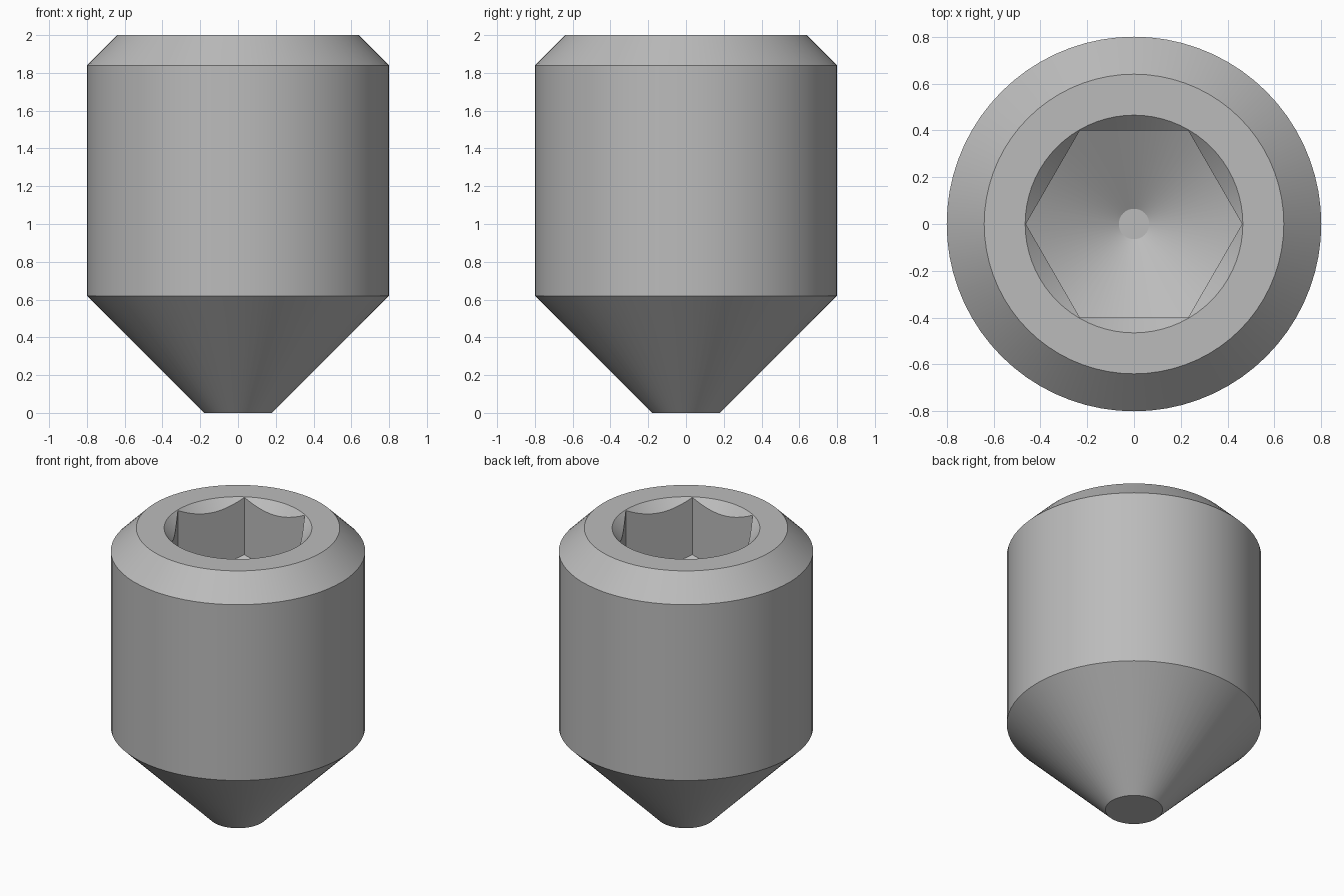
import bpy, bmesh, math

cube = bpy.data.objects.get("Cube")
if cube:
    bpy.data.objects.remove(cube, do_unlink=True)

SEGMENTS = 72

steel = bpy.data.materials.new("steel grey")
steel.use_nodes = True
GREY = (0.5, 0.5, 0.5, 1)
steel.diffuse_color = GREY
steel.node_tree.nodes["Principled BSDF"].inputs["Base Color"].default_value = GREY


def turned(name, profile, sides=SEGMENTS):
    """Closed solid of revolution from (radius, height) pairs, bottom to top."""
    bm = bmesh.new()
    rings = []
    for r, z in profile:
        rings.append([bm.verts.new((r * math.cos(2 * math.pi * i / sides),
                                    r * math.sin(2 * math.pi * i / sides), z))
                      for i in range(sides)])
    for low, high in zip(rings, rings[1:]):
        for i in range(sides):
            j = (i + 1) % sides
            bm.faces.new((low[i], low[j], high[j], high[i]))
    bm.faces.new(rings[0][::-1])
    bm.faces.new(rings[-1])
    mesh = bpy.data.meshes.new(name)
    bm.to_mesh(mesh)
    bm.free()
    obj = bpy.data.objects.new(name, mesh)
    mesh.materials.append(steel)
    bpy.context.collection.objects.link(obj)
    return obj


def combine(obj, tool, operation):
    """Apply a boolean and discard the tool."""
    bpy.context.view_layer.objects.active = obj
    mod = obj.modifiers.new("cut", 'BOOLEAN')
    mod.operation = operation
    mod.solver = 'EXACT'
    mod.object = tool
    bpy.ops.object.modifier_apply(modifier=mod.name)
    bpy.data.objects.remove(tool, do_unlink=True)


# Cylindrical body with a top chamfer and a truncated cone point
body = turned("set_screw_body", [(0.18, 0), (0.8, 0.62), (0.8, 1.84), (0.64, 2)])

# Hexagonal socket ending in a drilled conical floor
socket = turned("socket_cutter", [(0.462, 1.0), (0.462, 2.2)], sides=6)
drill = turned("drill_cutter", [(0.065, 1.37), (0.48, 1.61), (0.48, 2.3)])
combine(socket, drill, 'INTERSECT')
combine(body, socket, 'DIFFERENCE')

# Countersink around the socket mouth
countersink = turned("countersink_cutter", [(0.315, 1.85), (0.565, 2.1)])
combine(body, countersink, 'DIFFERENCE')

# Smooth turned surfaces, crisp machined edges
bpy.ops.object.select_all(action='DESELECT')
body.select_set(True)
bpy.context.view_layer.objects.active = body
bpy.ops.object.shade_smooth_by_angle(angle=math.radians(25))
